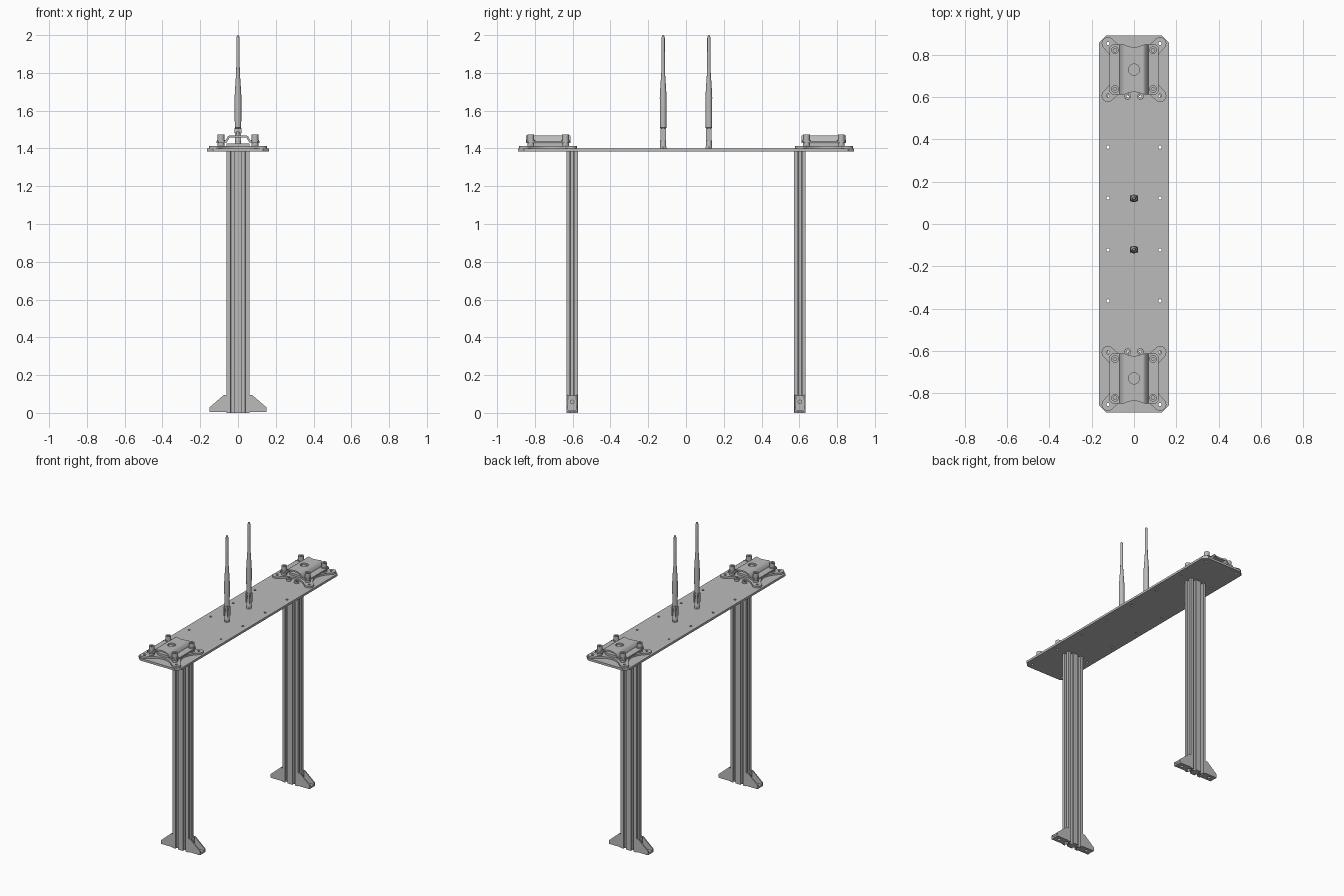
import bpy
import bmesh
from math import sin, cos, pi, radians
from mathutils import Matrix, Vector

cube = bpy.data.objects.get("Cube")
if cube:
    bpy.data.objects.remove(cube, do_unlink=True)

metal = bpy.data.materials.new("plain grey metal")
metal.use_nodes = True
GREY = (0.5, 0.5, 0.5, 1)
metal.diffuse_color = GREY
metal.node_tree.nodes["Principled BSDF"].inputs["Base Color"].default_value = GREY


def finish(name, bm):
    """Turn a bmesh into a clean, grey object with sharp edges kept."""
    bmesh.ops.remove_doubles(bm, verts=bm.verts, dist=0.00005)
    bmesh.ops.recalc_face_normals(bm, faces=bm.faces)
    mesh = bpy.data.meshes.new(name)
    bm.to_mesh(mesh)
    bm.free()
    mesh.materials.clear()
    mesh.materials.append(metal)
    obj = bpy.data.objects.new(name, mesh)
    bpy.context.collection.objects.link(obj)
    bpy.ops.object.select_all(action='DESELECT')
    obj.select_set(True)
    bpy.context.view_layer.objects.active = obj
    bpy.ops.object.shade_smooth_by_angle(angle=radians(35))
    return obj


def prism(name, loops, low, high, upright=False, at=(0, 0)):
    """Extrude outlines with holes along z, or x-z outlines along y if upright."""
    curve = bpy.data.curves.new(name, 'CURVE')
    curve.dimensions = '2D'
    curve.fill_mode = 'BOTH'
    curve.extrude = (high - low) / 2
    for loop in loops:
        spline = curve.splines.new('POLY')
        spline.points.add(len(loop) - 1)
        for point, (x, y) in zip(spline.points, loop):
            point.co = (x, y, 0, 1)
        spline.use_cyclic_u = True
    temp = bpy.data.objects.new(name, curve)
    bpy.context.collection.objects.link(temp)
    graph = bpy.context.evaluated_depsgraph_get()
    mesh = bpy.data.meshes.new_from_object(temp.evaluated_get(graph))
    bm = bmesh.new()
    bm.from_mesh(mesh)
    bpy.data.objects.remove(temp, do_unlink=True)
    bpy.data.meshes.remove(mesh)
    middle = (low + high) / 2
    if upright:
        place = Matrix.Translation((at[0], at[1] + middle, 0)) @ Matrix.Rotation(pi / 2, 4, 'X')
    else:
        place = Matrix.Translation((at[0], at[1], middle))
    bm.transform(place)
    return finish(name, bm)


def ring(r, x=0, y=0, n=20):
    return [(x + r * cos(2 * pi * i / n), y + r * sin(2 * pi * i / n)) for i in range(n)]


def box(x0, x1, y0, y1):
    return [(x0, y0), (x1, y0), (x1, y1), (x0, y1)]


def rod(name, centre, axis, r, length):
    bm = bmesh.new()
    turn = Vector((0, 0, 1)).rotation_difference(Vector(axis)).to_matrix().to_4x4()
    bmesh.ops.create_cone(bm, cap_ends=True, segments=20, radius1=r, radius2=r, depth=length,
                          matrix=Matrix.Translation(centre) @ turn)
    return finish(name, bm)


def lathe(name, profile, x, y):
    bm = bmesh.new()
    verts = [bm.verts.new((r, 0, z)) for r, z in profile]
    edges = [bm.edges.new(pair) for pair in zip(verts, verts[1:])]
    bmesh.ops.spin(bm, geom=verts + edges, cent=(0, 0, 0), axis=(0, 0, 1), angle=2 * pi, steps=24)
    bmesh.ops.translate(bm, verts=bm.verts, vec=(x, y, 0))
    return finish(name, bm)


LEG_Y, MOUNT_Y, LOBE, TOP = 0.603, 0.73, 0.123, 1.4
LEG_W, LEG_D = 0.06, 0.03
SIDES = (-1, 1)

# Deck with clipped corners and through holes
W, L, C = 0.165, 0.89, 0.032
deck = [(W, C - L), (W, L - C), (W - C, L), (C - W, L), (-W, L - C), (-W, C - L), (C - W, -L), (W - C, -L)]
holes = [ring(0.008, sx * LOBE, sy * y, 12) for sx in SIDES for sy in SIDES
         for y in (LOBE, 0.363, MOUNT_Y - LOBE, MOUNT_Y + LOBE)]
holes += [ring(0.007, sx * 0.03, sy * LEG_Y, 12) for sx in SIDES for sy in SIDES]
prism("deck", [deck] + holes, 1.385, TOP)

# Slotted leg section: each slot is given as along-face and inward distances
half_slot = [(0.01, 0), (0.01, 0.005), (0.016, 0.005), (0.016, 0.009), (0.008, 0.018)]
slot = [(-t, d) for t, d in half_slot] + half_slot[::-1]


def slot_at(x, y, angle):
    c, s = cos(angle), sin(angle)
    return [(x + t * c - d * s, y + t * s + d * c) for t, d in slot]


section = slot_at(-0.03, -LEG_D, 0) + slot_at(0.03, -LEG_D, 0) + [(LEG_W, -LEG_D)]
section += slot_at(LEG_W, 0, pi / 2) + [(LEG_W, LEG_D)]
section += [(-x, -y) for x, y in section]
bores = [ring(0.006, sx * 0.03, 0, 12) for sx in SIDES]

# Concave four-lobed mounting plate
lobed = []
for k in range(4):
    a = pi / 4 + k * pi / 2
    for q in (a, a + pi / 2):
        end = radians(100) if q == a else -radians(100)
        centre = Vector((cos(q), sin(q))) * LOBE * 2 ** 0.5
        tip = centre + Vector((cos(q + end), sin(q + end))) * 0.03
        if q == a:
            lobed += [tuple(centre + 0.03 * Vector((cos(a + radians(d)), sin(a + radians(d)))))
                      for d in range(-100, 101, 20)]
            start = tip
    control = Vector((cos(a + pi / 4), sin(a + pi / 4))) * 0.04
    for i in range(1, 8):
        t = i / 8
        lobed.append(tuple((1 - t) ** 2 * start + 2 * t * (1 - t) * control + t * t * tip))
lobe_holes = [ring(0.008, sx * LOBE, sy * LOBE, 12) for sx in SIDES for sy in SIDES]

# Clamp crown outline with hollowed ends
arc = [(0.046 - 0.092 * i / 8, 0.118 - 0.012 * sin(pi * i / 8)) for i in range(9)]
crown = arc + [(-x, -y) for x, y in arc]

for sy, end in ((-1, "front"), (1, "back")):
    ly, my = sy * LEG_Y, sy * MOUNT_Y
    prism(end + "_leg", [section] + bores, 0, 1.385, at=(0, ly))

    # Corner feet: base, upright plate and two gussets per side
    for sx, side in ((-1, "right"), (1, "left")):
        tag = f"{end}_{side}_foot"
        gusset = [(sx * x, z) for x, z in
                  ((0.06, 0.004), (0.15, 0.004), (0.15, 0.03), (0.075, 0.095), (0.06, 0.095))]
        for g in SIDES:
            edge = ly + g * 0.025
            prism(tag + "_gusset", [gusset], edge - 0.004, edge + 0.004, True)
        prism(tag + "_base", [box(0.06, 0.149, -0.022, 0.022), ring(0.011, 0.112, 0)]
              if sx > 0 else [box(-0.149, -0.06, -0.022, 0.022), ring(0.011, -0.112, 0)],
              0.004, 0.016, at=(0, ly))
        x0, x1 = sorted((sx * 0.06, sx * 0.071))
        prism(tag + "_upright", [box(x0, x1, 0.01, 0.093)], ly - 0.022, ly + 0.022, True)
        rod(tag + "_bolt", (sx * 0.073, ly, 0.058), (1, 0, 0), 0.012, 0.014)
        prism(end + "_leg_screw", [ring(0.016), ring(0.007, n=6)], TOP, TOP + 0.012, at=(sx * 0.03, ly))

    # Mounting plate, packing block and raised clamp
    prism(end + "_mount_plate", [lobed] + lobe_holes, TOP, 1.412, at=(0, my))
    prism(end + "_mount_block", [box(-0.06, 0.06, -0.075, 0.075)], 1.412, 1.427, at=(0, my))
    prism(end + "_clamp_crown", [crown, ring(0.026, n=28)], 1.458, 1.468, at=(0, my))
    for sx in SIDES:
        wall = [(sx * x, z) for x, z in
                ((0.046, 1.468), (0.053, 1.464), (0.068, 1.44), (0.068, 1.43), (0.06, 1.432), (0.044, 1.458))]
        prism(end + "_clamp_wall", [wall], my - 0.118, my + 0.118, True)
        x0, x1, e = 0.066, 0.115, 0.012
        flange = [(x0, -0.118), (x1 - e, -0.118), (x1, e - 0.118), (x1, 0.118 - e), (x1 - e, 0.118), (x0, 0.118)]
        prism(end + "_clamp_flange", [[(sx * x, y) for x, y in flange]], 1.43, 1.44, at=(0, my))
        for by in SIDES:
            spot = (sx * 0.09, my + by * 0.092)
            prism(end + "_clamp_spacer", [ring(0.018)], 1.405, 1.43, at=spot)
            prism(end + "_clamp_washer", [ring(0.022)], 1.44, 1.445, at=spot)
            prism(end + "_clamp_bolt_head", [ring(0.018), ring(0.009, n=6)], 1.445, 1.474, at=spot)
            prism(end + "_clamp_bolt_core", [ring(0.012)], 1.445, 1.458, at=spot)

    # Hinged whip antenna
    ay = sy * 0.121
    prism(end + "_antenna_nut", [ring(0.019, n=6)], TOP, 1.41, at=(0, ay))
    lathe(end + "_antenna_base", [(0, TOP), (0.016, TOP), (0.016, 1.44), (0.013, 1.445), (0.013, 1.475), (0, 1.475)], 0, ay)
    for g in SIDES:
        prism(end + "_antenna_hinge_cheek", [box(-0.004, 0.004, -0.015, 0.015)], 1.44, 1.505, at=(g * 0.012, ay))
    rod(end + "_antenna_hinge_pin", (0, ay, 1.495), (1, 0, 0), 0.013, 0.038)
    lathe(end + "_antenna_whip", [(0, 1.475), (0.011, 1.475), (0.011, 1.505), (0.017, 1.51), (0.018, 1.67),
                                  (0.016, 1.71), (0.01, 1.8), (0.009, 1.84), (0.0085, 1.985),
                                  (0.006, 1.996), (0, 2)], 0, ay)
